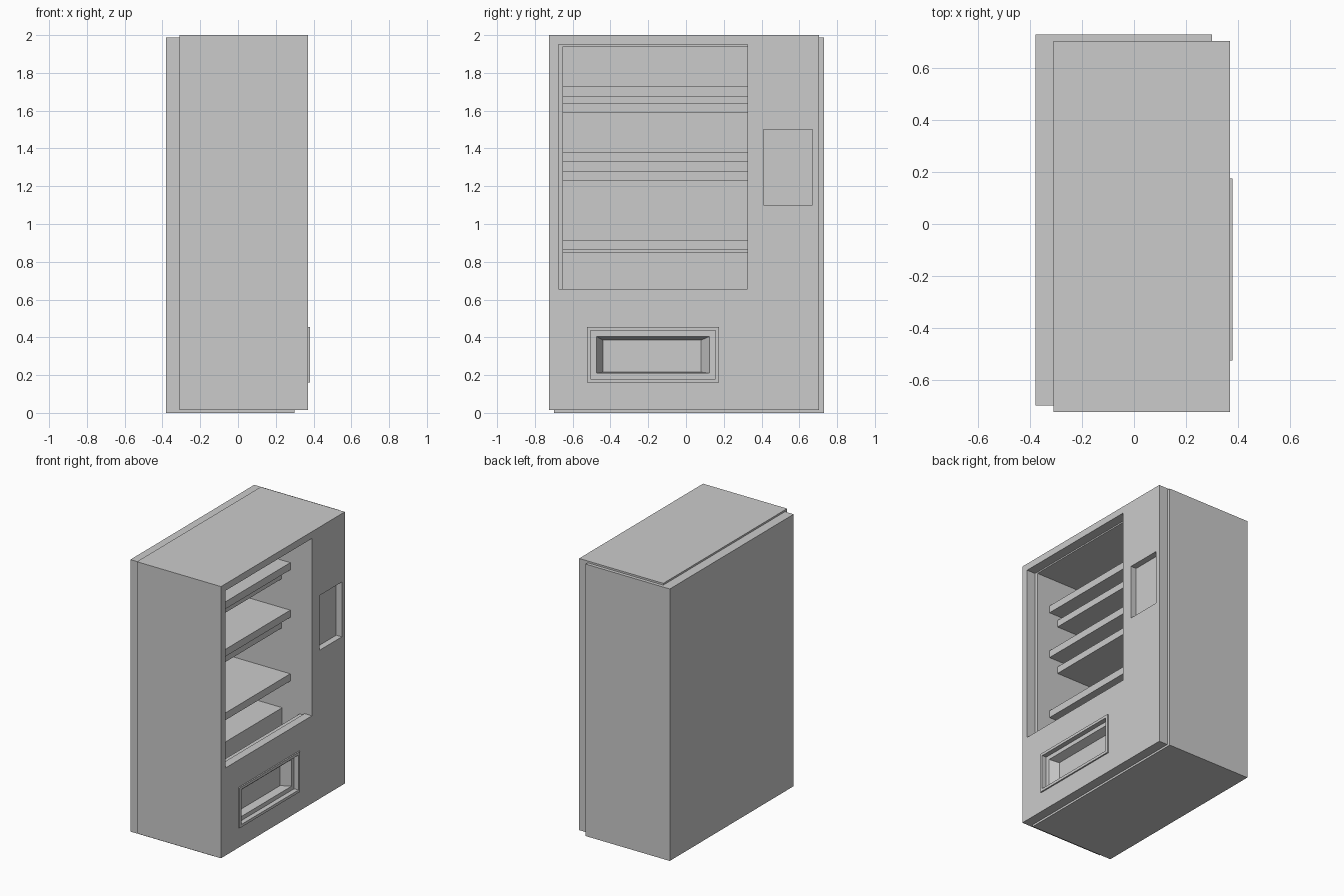
import bpy, bmesh

if "Cube" in bpy.data.objects:
    bpy.data.objects.remove(bpy.data.objects["Cube"])


def prism(name, x0, rect0, x1, rect1=None):
    """Solid between two (y0, y1, z0, z1) rectangles at x0 and x1."""
    bm = bmesh.new()
    loops = []
    for x, (ya, yb, za, zb) in ((x0, rect0), (x1, rect1 or rect0)):
        loops.append([bm.verts.new((x, y, z))
                      for y, z in ((ya, za), (yb, za), (yb, zb), (ya, zb))])
    a, b = loops
    bm.faces.new(a)
    bm.faces.new(b)
    for i in range(4):
        j = (i + 1) % 4
        bm.faces.new((a[i], a[j], b[j], b[i]))
    bmesh.ops.recalc_face_normals(bm, faces=bm.faces)
    mesh = bpy.data.meshes.new(name)
    bm.to_mesh(mesh)
    bm.free()
    ob = bpy.data.objects.new(name, mesh)
    bpy.context.collection.objects.link(ob)
    return ob


def combine(target, other, operation):
    """Apply a boolean and discard the helper solid."""
    mod = target.modifiers.new(operation, 'BOOLEAN')
    mod.operation = operation
    mod.solver = 'EXACT'
    mod.object = other
    bpy.context.view_layer.objects.active = target
    bpy.ops.object.modifier_apply(modifier=mod.name)
    bpy.data.objects.remove(other)


# Cabinet: front casing joined to a slightly offset rear casing
cabinet = prism("cabinet", -0.31, (-0.725, 0.705, 0.015, 2.0), 0.37)
combine(cabinet, prism("rear", -0.38, (-0.70, 0.73, 0.0, 1.987), 0.30), 'UNION')

# Dispenser surround
combine(cabinet, prism("surround", 0.35, (-0.525, 0.175, 0.16, 0.455), 0.38), 'UNION')

# Display cavity, stepped ledge, window, keypad recess and dispenser pocket
for cut in (
    (-0.31, (-0.65, 0.325, 0.48, 1.94), 0.27),
    (0.26, (-0.65, 0.325, 0.642, 1.94), 0.31),
    (0.30, (-0.675, 0.325, 0.655, 1.95), 0.42),
    (0.325, (0.41, 0.67, 1.10, 1.50), 0.42),
    (0.345, (-0.505, 0.155, 0.18, 0.435), 0.42),
    (0.285, (-0.44, 0.08, 0.216, 0.385), 0.346, (-0.475, 0.125, 0.21, 0.405)),
):
    combine(cabinet, prism("cutter", *cut), 'DIFFERENCE')

# Long shelves with a shorter backing shelf below each
for i, (top, lower) in enumerate(((1.727, 1.64), (1.38, 1.28), (0.915, 0.90))):
    prism(f"shelf_{i}", -0.31, (-0.65, 0.325, top - 0.053, top), 0.195)
    if i < 2:
        prism(f"under_shelf_{i}", -0.31, (-0.65, 0.325, lower - 0.05, lower), 0.125)
    else:
        prism(f"under_shelf_{i}", -0.31, (-0.65, 0.325, 0.85, 0.862), 0.125)

# Cavity floor behind the drop chute
prism("display_floor", -0.31, (-0.65, 0.325, 0.48, 0.65), 0.13)
